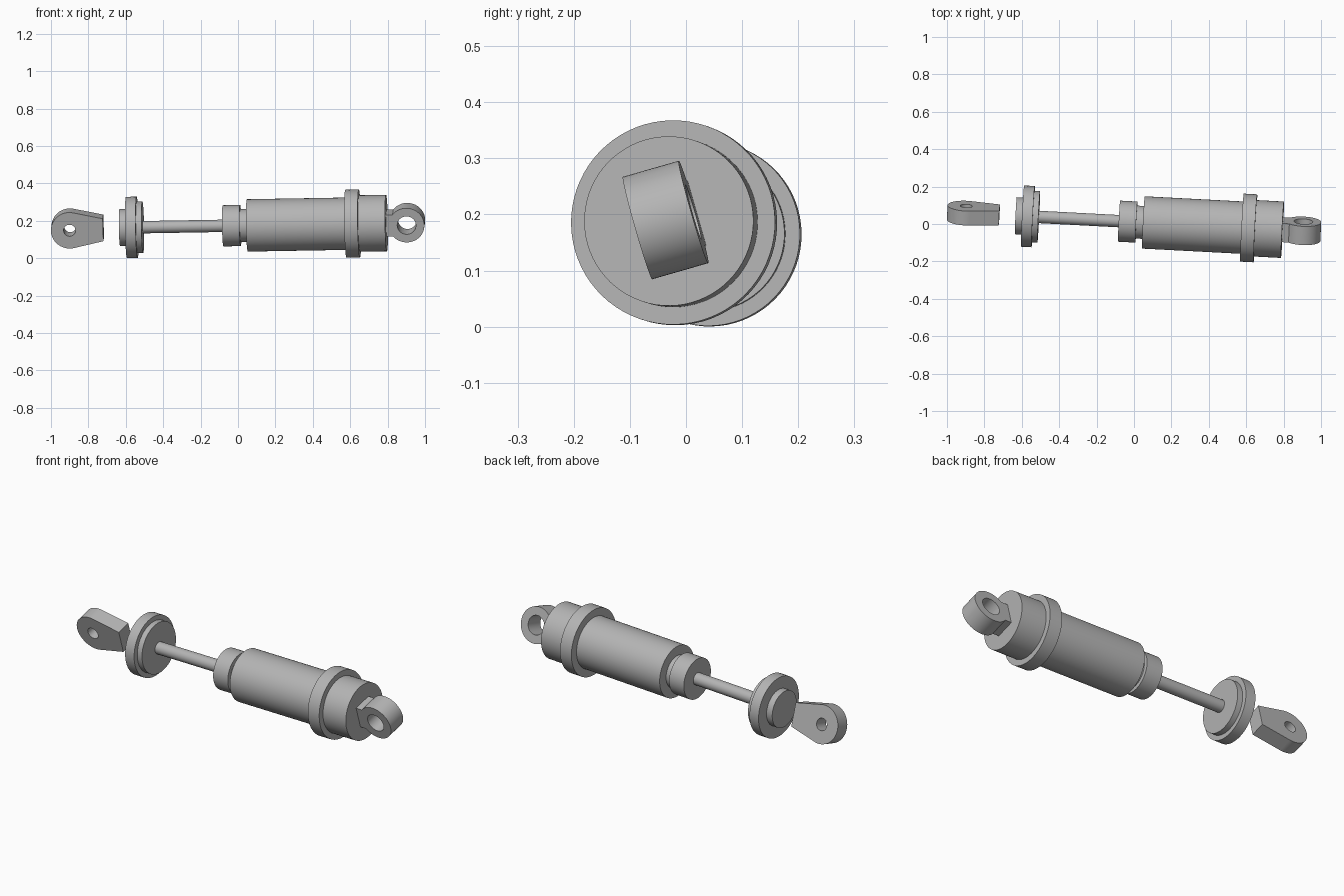
import bpy, bmesh
from math import sin, cos, pi, radians, atan2, acos, hypot
from mathutils import Matrix, Vector

cube = bpy.data.objects.get("Cube")
if cube:
    bpy.data.objects.remove(cube)

steel = bpy.data.materials.new("grey steel")
steel.use_nodes = True
GREY = (0.46, 0.46, 0.46, 1)
steel.diffuse_color = GREY
steel.node_tree.nodes["Principled BSDF"].inputs["Base Color"].default_value = GREY

# Damper frame: x runs along the tilted shaft, y along the rolled mounting pins
axis = Vector((1, -0.0525, 0.0172)).normalized()
pin = Vector((0, 0.961, 0.275))
pin = (pin - axis * pin.dot(axis)).normalized()
FRAME = Matrix((axis, pin, axis.cross(pin))).transposed().to_4x4()
FRAME.translation = (0, 0.011, 0.1746)


def finish(name, bm):
    """Shade smooth with sharp edges, and place in the damper frame."""
    bmesh.ops.recalc_face_normals(bm, faces=bm.faces)
    for face in bm.faces:
        face.smooth = True
    for edge in bm.edges:
        edge.smooth = edge.calc_face_angle(0) < radians(30)
    mesh = bpy.data.meshes.new(name)
    bm.to_mesh(mesh)
    bm.free()
    mesh.materials.append(steel)
    obj = bpy.data.objects.new(name, mesh)
    obj.matrix_world = FRAME
    bpy.context.collection.objects.link(obj)


def shaft_part(name, start, end, radius):
    """Solid cylinder along the shaft."""
    bm = bmesh.new()
    place = Matrix.Translation(((start + end) / 2, 0, 0)) @ Matrix.Rotation(pi / 2, 4, 'Y')
    bmesh.ops.create_cone(bm, cap_ends=True, segments=72, radius1=radius, radius2=radius,
                          depth=end - start, matrix=place)
    finish(name, bm)


def arc(cx, radius, a0, a1, n=64):
    return [(cx + radius * cos(a0 + (a1 - a0) * i / n),
             radius * sin(a0 + (a1 - a0) * i / n)) for i in range(n + 1)]


def drilled_plate(name, outline, hole, thickness):
    """Outline with a hole in the x-z plane, extruded along the pin."""
    bm = bmesh.new()
    for loop in (outline, hole):
        verts = [bm.verts.new((x, -thickness / 2, z)) for x, z in loop]
        for i, v in enumerate(verts):
            bm.edges.new((v, verts[i - 1]))
    bmesh.ops.triangle_fill(bm, use_beauty=True, edges=bm.edges[:])
    extruded = bmesh.ops.extrude_face_region(bm, geom=bm.faces[:])["geom"]
    moved = [g for g in extruded if isinstance(g, bmesh.types.BMVert)]
    bmesh.ops.translate(bm, verts=moved, vec=(0, thickness, 0))
    finish(name, bm)


# Turned parts along the shaft: start, end, radius
for part in (
    ("spring_seat_boss", -0.633, -0.59, 0.099),
    ("spring_seat_flange", -0.597, -0.54, 0.164),
    ("spring_seat_step", -0.541, -0.51, 0.138),
    ("piston_rod", -0.53, -0.06, 0.033),
    ("rod_gland", -0.08, 0.013, 0.11),
    ("gland_neck", 0.01, 0.06, 0.088),
    ("cylinder_body", 0.05, 0.58, 0.14),
    ("adjuster_collar", 0.578, 0.65, 0.182),
    ("end_cap", 0.64, 0.795, 0.151),
):
    shaft_part(*part)

# Tapered rod-end lug: round nose with tangent sides to a flat end
nose, flat, half, r = -0.9, -0.721, 0.0625, 0.1
tangent = atan2(half, flat - nose) + acos(r / hypot(flat - nose, half))
outline = arc(nose, r, tangent, 2 * pi - tangent) + [(flat, -half), (flat, half)]
drilled_plate("rod_end_lug", outline, arc(nose, 0.032, 0, 2 * pi)[:-1], 0.08)

# Ring-shaped mounting eye and the block joining it to the cap
eye = 0.905
drilled_plate("mounting_eye", arc(eye, 0.095, 0, 2 * pi)[:-1],
              arc(eye, 0.05, 0, 2 * pi)[:-1], 0.104)
bm = bmesh.new()
bmesh.ops.create_cube(bm, size=1, matrix=Matrix.Translation((0.812, 0, 0))
                      @ Matrix.Diagonal((0.056, 0.104, 0.12, 1)))
finish("eye_block", bm)
